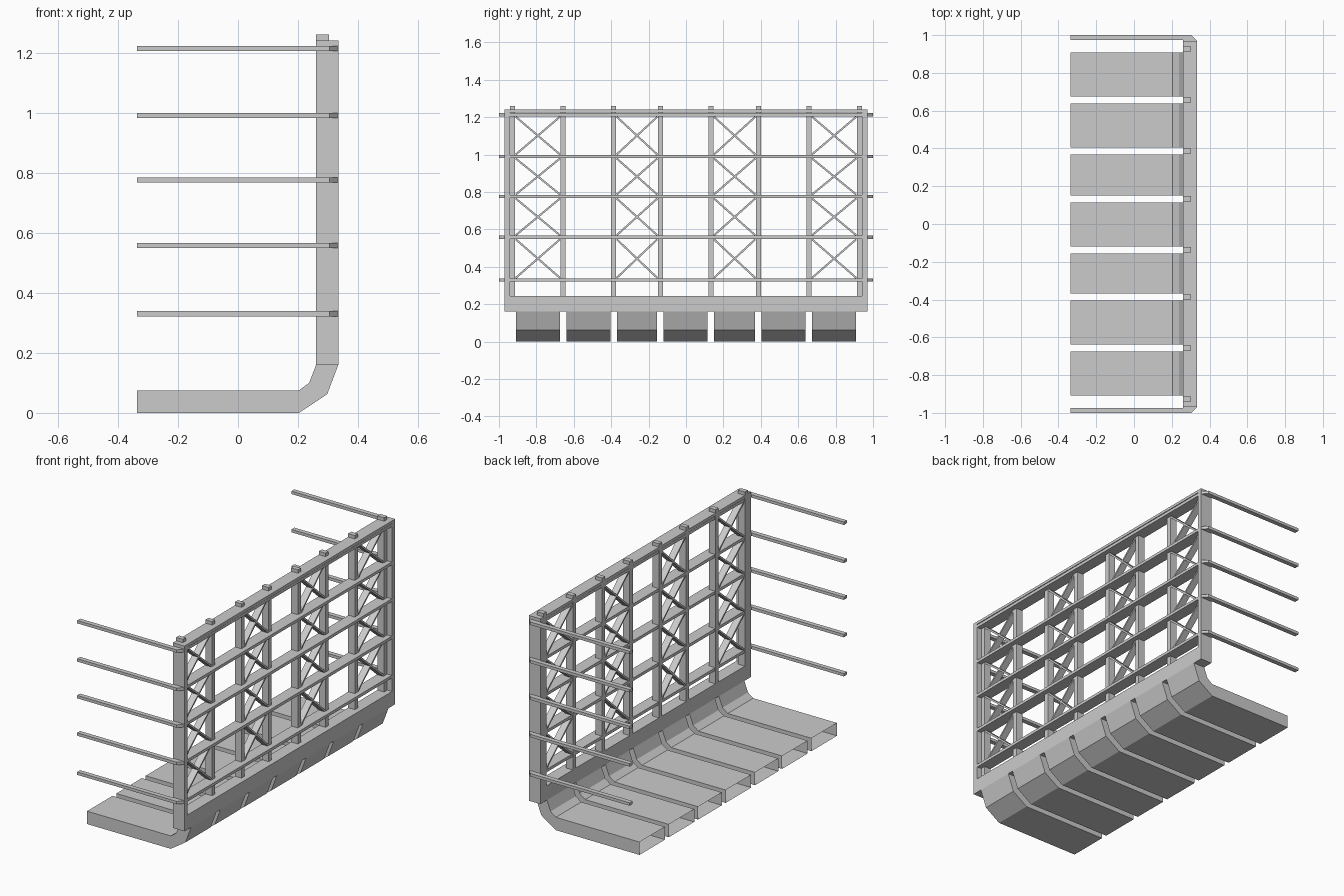
import bpy, bmesh
from math import atan2, hypot
from mathutils import Matrix

if "Cube" in bpy.data.objects:
    bpy.data.objects.remove(bpy.data.objects["Cube"])


def finish(name, bm):
    mesh = bpy.data.meshes.new(name)
    bmesh.ops.recalc_face_normals(bm, faces=bm.faces)
    bm.to_mesh(mesh)
    bm.free()
    ob = bpy.data.objects.new(name, mesh)
    bpy.context.collection.objects.link(ob)
    return ob


def box(name, x, y, z, tilt=0):
    bm = bmesh.new()
    spans = (x, y, z)
    mid = [(a + b) / 2 for a, b in spans]
    size = [b - a for a, b in spans]
    bmesh.ops.create_cube(bm, size=1, matrix=Matrix.Translation(mid)
                          @ Matrix.Rotation(tilt, 4, 'X') @ Matrix.Diagonal((*size, 1)))
    return finish(name, bm)


# Curved hollow tines, open at the tip: lower and upper profile in x, z
LOWER = [(-.337, 0), (.203, 0), (.297, .062), (.334, .16)]
UPPER = [(-.337, .075), (.203, .075), (.237, .1), (.26, .16)]


def tine(y0, y1):
    bm = bmesh.new()
    rings = []
    for (xa, za), (xb, zb) in zip(LOWER, UPPER):
        rings.append([bm.verts.new(p) for p in
                      ((xa, y0, za), (xa, y1, za), (xb, y1, zb), (xb, y0, zb))])
    for a, b in zip(rings, rings[1:]):
        for i in range(4):
            j = (i + 1) % 4
            bm.faces.new((a[i], a[j], b[j], b[i]))
    bm.faces.new(rings[-1])
    ob = finish("fork_tine", bm)
    # make sure the open shell faces outward
    top = max(ob.data.polygons, key=lambda p: p.center.z)
    if top.normal.z < 0:
        ob.data.flip_normals()


# Upright posts with pegs on top, tines between them
POSTS = [-.927, -.657, -.387, -.137, .133, .387, .657, .927]
for y in POSTS:
    box("upright_post", (.26, .303), (y - .014, y + .014), (.2, 1.26))
for a, b in zip(POSTS, POSTS[1:]):
    tine(a + .018, b - .018)

# Outer frame
FX = (.26, .334)
box("bottom_beam", FX, (-.97, .97), (.16, .245))
box("top_beam", FX, (-.97, .97), (1.224, 1.24))
for s in (-1, 1):
    box("side_post", FX, sorted((s * .942, s * .97)), (.245, 1.224))

# Horizontal bars and side rails with chamfered corners
LEVELS = [.33, .558, .776, .99, 1.213]
H = .0085
for z in LEVELS:
    box("cross_bar", (.262, .332), (-.942, .942), (z - H, z + H))
    for s in (-1, 1):
        bm = bmesh.new()
        plan = [(-.337, .973), (.26, .973), (.26, .968), (.334, .968), (.305, 1), (-.337, 1)]
        f = bm.faces.new([bm.verts.new((x, s * y, z - H)) for x, y in plan])
        new = bmesh.ops.extrude_face_region(bm, geom=[f])["geom"]
        bmesh.ops.translate(bm, vec=(0, 0, 2 * H),
                            verts=[v for v in new if isinstance(v, bmesh.types.BMVert)])
        finish("side_rail", bm)

# Diagonal braces in every other bay
for a, b in zip(POSTS[::2], POSTS[1::2]):
    for lo, hi in zip(LEVELS, LEVELS[1:]):
        w, h = b - a - .028, hi - lo - 2 * H
        y, z, half = (a + b) / 2, (lo + hi) / 2, hypot(w, h) / 2 - .004
        for s in (-1, 1):
            box("diagonal_brace", (.263, .303), (y - half, y + half),
                (z - .005, z + .005), s * atan2(h, w))
